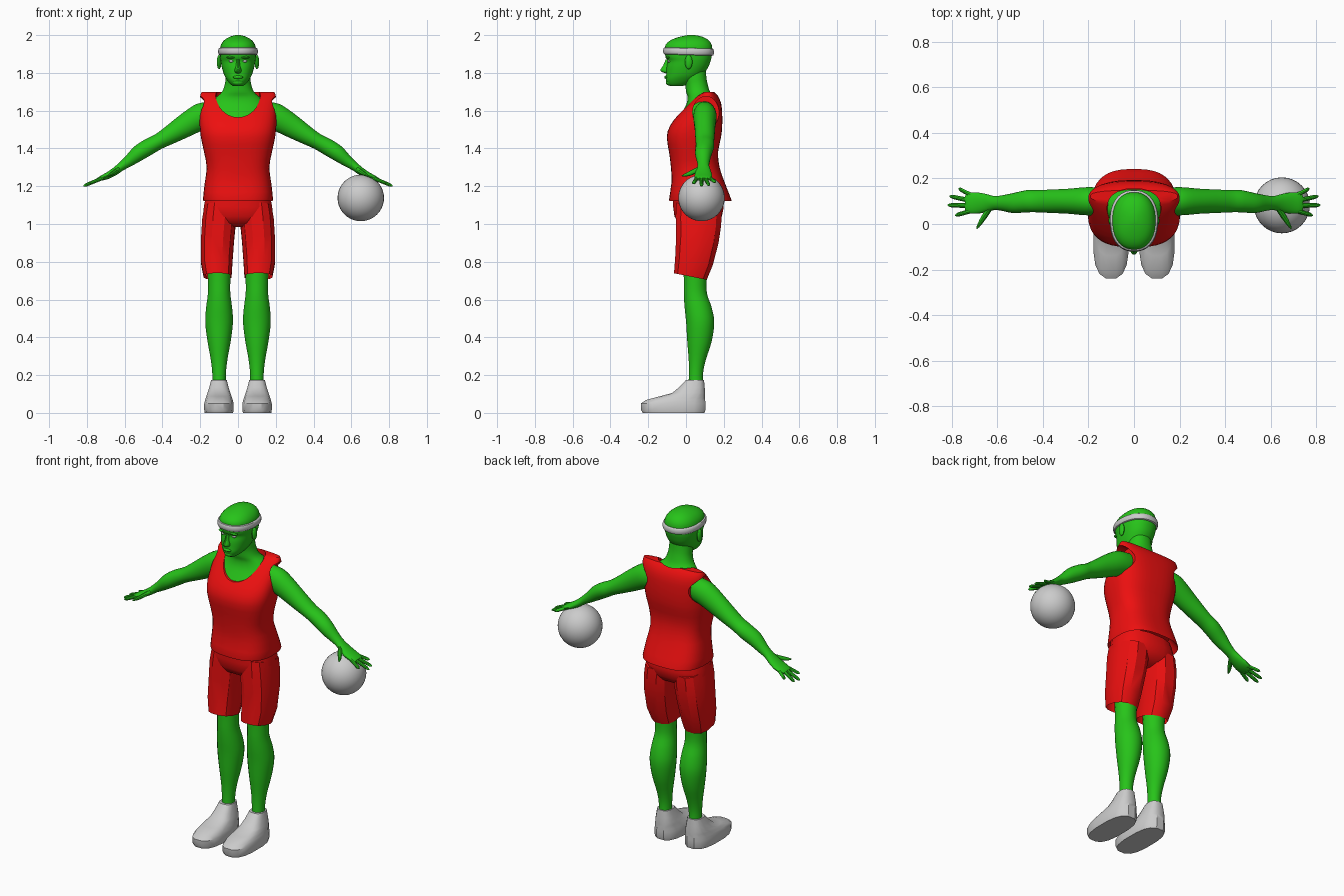
import bpy, bmesh, math
from mathutils import Matrix


def material(name, rgb):
    m = bpy.data.materials.new(name)
    m.diffuse_color = (*rgb, 1)
    return m


GREEN = material("green", (0.02, 0.55, 0.01))
RED = material("red", (0.85, 0.005, 0.005))


def finish(bm, name, mat):
    bmesh.ops.recalc_face_normals(bm, faces=bm.faces)
    me = bpy.data.meshes.new(name)
    bm.to_mesh(me)
    bm.free()
    if mat:
        me.materials.append(mat)
    ob = bpy.data.objects.new(name, me)
    bpy.context.collection.objects.link(ob)
    return ob


def catmull(rows, steps):
    out = []
    for i in range(len(rows) - 1):
        a, b, c, d = rows[max(i - 1, 0)], rows[i], rows[i + 1], rows[min(i + 2, len(rows) - 1)]
        for k in range(steps):
            t = k / steps
            out.append([0.5 * (2 * q + (r - p) * t + (2 * p - 5 * q + 4 * r - s) * t * t
                               + (3 * q - p - 3 * r + s) * t ** 3) for p, q, r, s in zip(a, b, c, d)])
    return out + [list(rows[-1])]


def loft(name, rings, mat=None, n=24, power=2.0, tilt=0.0, slope=0.0, steps=3, caps=(1, 1), side=1):
    """Skin superellipse rings (cx, cy, cz, half_u, half_y)."""
    bm = bmesh.new()
    loops = []
    for cx, cy, cz, a, b in catmull(rings, steps):
        loop = []
        for i in range(n):
            t = 2 * math.pi * (i + 0.5) / n
            c, s = math.cos(t), math.sin(t)
            u = a * math.copysign(abs(c) ** (2 / power), c)
            v = b * math.copysign(abs(s) ** (2 / power), s)
            loop.append(bm.verts.new((side * (cx + u * math.cos(tilt)), cy + v,
                                      cz + u * math.sin(tilt) + v * slope)))
        loops.append(loop)
    for p, q in zip(loops, loops[1:]):
        for i in range(n):
            j = (i + 1) % n
            bm.faces.new((p[i], p[j], q[j], q[i]))
    if caps[0]:
        bm.faces.new(loops[0])
    if caps[1]:
        bm.faces.new(loops[-1])
    return finish(bm, name, mat)


def upright(rows, cx=0.0):
    """Rows (z, half_width, y_front, y_back) to loft rings."""
    return [(cx, (f + b) / 2, z, w, (b - f) / 2) for z, w, f, b in rows]


def ellipsoid(name, loc, radii, mat=None, u=16, v=10):
    bm = bmesh.new()
    bmesh.ops.create_uvsphere(bm, u_segments=u, v_segments=v, radius=1,
                              matrix=Matrix.Translation(loc) @ Matrix.Diagonal((*radii, 1)))
    return finish(bm, name, mat)


def cutter(axis, loc, scale):
    bm = bmesh.new()
    rot = Matrix.Rotation(math.pi / 2, 4, axis) if axis != 'Z' else Matrix()
    bmesh.ops.create_cone(bm, cap_ends=True, segments=40, radius1=1, radius2=1, depth=1,
                          matrix=Matrix.Translation(loc) @ Matrix.Diagonal((*scale, 1)) @ rot)
    ob = finish(bm, "cutter", None)
    ob.hide_render = True
    return ob


# Chest and neck
loft("chest_and_neck", upright([
    (1.42, .16, -.075, .16), (1.48, .175, -.085, .17), (1.53, .18, -.062, .175), (1.58, .18, -.03, .175),
    (1.63, .155, .0, .168), (1.67, .118, .008, .15), (1.70, .085, .0, .128), (1.74, .07, -.005, .115),
    (1.78, .066, -.015, .108), (1.84, .06, -.02, .105)]), GREEN, power=2.2)

# Head with face features
loft("head", upright([
    (1.73, .026, -.085, -.02), (1.742, .042, -.099, .02), (1.765, .06, -.107, .06), (1.79, .074, -.105, .09),
    (1.83, .086, -.103, .118), (1.862, .092, -.098, .13), (1.885, .095, -.109, .136), (1.92, .096, -.112, .14),
    (1.95, .09, -.108, .136), (1.975, .071, -.078, .118), (1.992, .042, -.03, .085), (2.0, .012, .01, .045)]),
    GREEN, n=32, power=2.25)
loft("nose", upright([(1.872, .008, -.108, -.08), (1.84, .011, -.121, -.08), (1.817, .018, -.136, -.08),
                      (1.805, .017, -.128, -.08), (1.798, .010, -.11, -.08)]), GREEN, n=12)
ellipsoid("lips", (0, -.103, 1.777), (.027, .012, .009), GREEN)
ellipsoid("chin", (0, -.085, 1.75), (.03, .022, .018), GREEN)
for side, label in ((1, "left"), (-1, "right")):
    ellipsoid(label + "_eye", (side * .035, -.087, 1.862), (.014, .012, .007))
    ellipsoid(label + "_brow", (side * .036, -.094, 1.882), (.026, .016, .007), GREEN)
    ellipsoid(label + "_ear", (side * .1, .014, 1.857), (.012, .02, .038), GREEN)

# Headband
loft("headband", upright([(1.894, .092, -.107, .135), (1.897, .102, -.118, .145), (1.913, .106, -.122, .149),
                          (1.929, .102, -.118, .145), (1.932, .092, -.107, .135)]),
     n=32, power=2.25, slope=-.03, caps=(0, 0))

# Jersey with cut neck and arm holes
jersey = loft("jersey", upright([
    (1.20, .155, -.06, .18), (1.135, .178, -.083, .232), (1.13, .186, -.09, .24), (1.22, .176, -.077, .205),
    (1.30, .166, -.08, .178), (1.38, .18, -.09, .17), (1.46, .197, -.102, .186), (1.52, .203, -.085, .192),
    (1.58, .204, -.04, .192), (1.64, .203, .015, .186), (1.68, .20, .06, .168), (1.70, .192, .095, .148)]),
    RED, n=40, power=2.7, steps=2)
cuts = [cutter('X', (0, -.06, 1.695), (.12, .28, .13)),
        cutter('Z', (0, .085, 1.75), (.115, .072, .17)),
        cutter('Y', (.22, .105, 1.59), (.16, .07, .085)),
        cutter('Y', (-.22, .105, 1.59), (.16, .07, .085))]
bpy.context.view_layer.objects.active = jersey
for c in cuts:
    mod = jersey.modifiers.new("cut", 'BOOLEAN')
    mod.operation, mod.object, mod.solver = 'DIFFERENCE', c, 'EXACT'
    bpy.ops.object.modifier_apply(modifier=mod.name)
    bpy.data.objects.remove(c)

# Shorts seat
loft("shorts_seat", upright([(.985, .09, .0, .12), (1.005, .14, -.04, .165), (1.04, .186, -.063, .192),
                             (1.09, .184, -.07, .202), (1.15, .172, -.07, .19)]),
     RED, n=16, power=2.5, steps=1)

# Arm, finger and thumb measurements for one side
TILT = math.radians(64)
ARM = [(.10, 1.60, .055, .05), (.16, 1.58, .07, .06), (.21, 1.562, .07, .062), (.29, 1.515, .061, .055),
       (.36, 1.472, .05, .052), (.42, 1.437, .042, .049), (.47, 1.41, .044, .049), (.53, 1.373, .042, .044),
       (.58, 1.333, .031, .034), (.615, 1.307, .024, .031), (.65, 1.28, .021, .04), (.69, 1.256, .018, .047),
       (.725, 1.242, .013, .045), (.74, 1.237, .008, .036)]
FINGERS = [("index", .715, .058, .785, .038), ("middle", .72, .08, .818, .083),
           ("ring", .72, .103, .81, .122), ("little", .71, .124, .77, .155)]

for side, label in ((1, "left"), (-1, "right")):
    # Arm and hand
    loft(label + "_arm", [(x, .1 - .008 * (x > .5), z, a, b) for x, z, a, b in ARM],
         GREEN, tilt=TILT, side=side)
    for name, x0, y0, x1, y1 in FINGERS:
        rows = []
        for t, r in ((0, .011), (.5, .010), (.85, .009), (1, .003)):
            x = x0 + (x1 - x0) * t
            rows.append((x, y0 + (y1 - y0) * t, 1.2 + (.82 - x) * .42, r, r))
        loft(f"{label}_{name}_finger", rows, GREEN, n=10, tilt=TILT, side=side)
    loft(label + "_thumb", [(.625, .08, 1.297, .014, .018), (.65, .045, 1.278, .013, .021),
                            (.675, .008, 1.262, .010, .017), (.69, -.015, 1.255, .004, .008)],
         GREEN, n=10, tilt=TILT, side=side)

    # Leg
    loft(label + "_leg", upright([
        (.10, .036, .01, .095), (.20, .036, .015, .09), (.28, .044, .014, .105), (.38, .062, .006, .137),
        (.48, .074, .0, .15), (.56, .069, -.008, .136), (.63, .06, -.012, .112), (.70, .06, -.012, .11),
        (.80, .065, -.015, .12), (.95, .07, -.02, .13)], .1), GREEN, side=side)

    # Shorts leg with pleat-like facets
    loft(label + "_shorts_leg", [
        (.108, .023, .722, .076, .089), (.113, .042, .80, .086, .102), (.108, .06, .92, .09, .115),
        (.1, .066, 1.02, .092, .124), (.095, .068, 1.09, .085, .122)],
        RED, n=12, power=2.5, slope=-.2, steps=1, caps=(0, 1), side=side)

    # Shoe
    loft(label + "_shoe", upright([
        (.0, .076, -.232, .1), (.015, .079, -.24, .105), (.05, .079, -.241, .105), (.068, .074, -.215, .104),
        (.088, .068, -.14, .103), (.105, .062, -.075, .102), (.135, .052, -.038, .1), (.175, .042, .0, .096)],
        .101), n=16, power=2.7, steps=1, side=side)

# Ball
ellipsoid("ball", (.65, .082, 1.138), (.123, .123, .123), None, 32, 20)

bpy.ops.object.select_all(action='SELECT')
bpy.context.view_layer.objects.active = jersey
bpy.ops.object.shade_smooth_by_angle(angle=math.radians(32))
